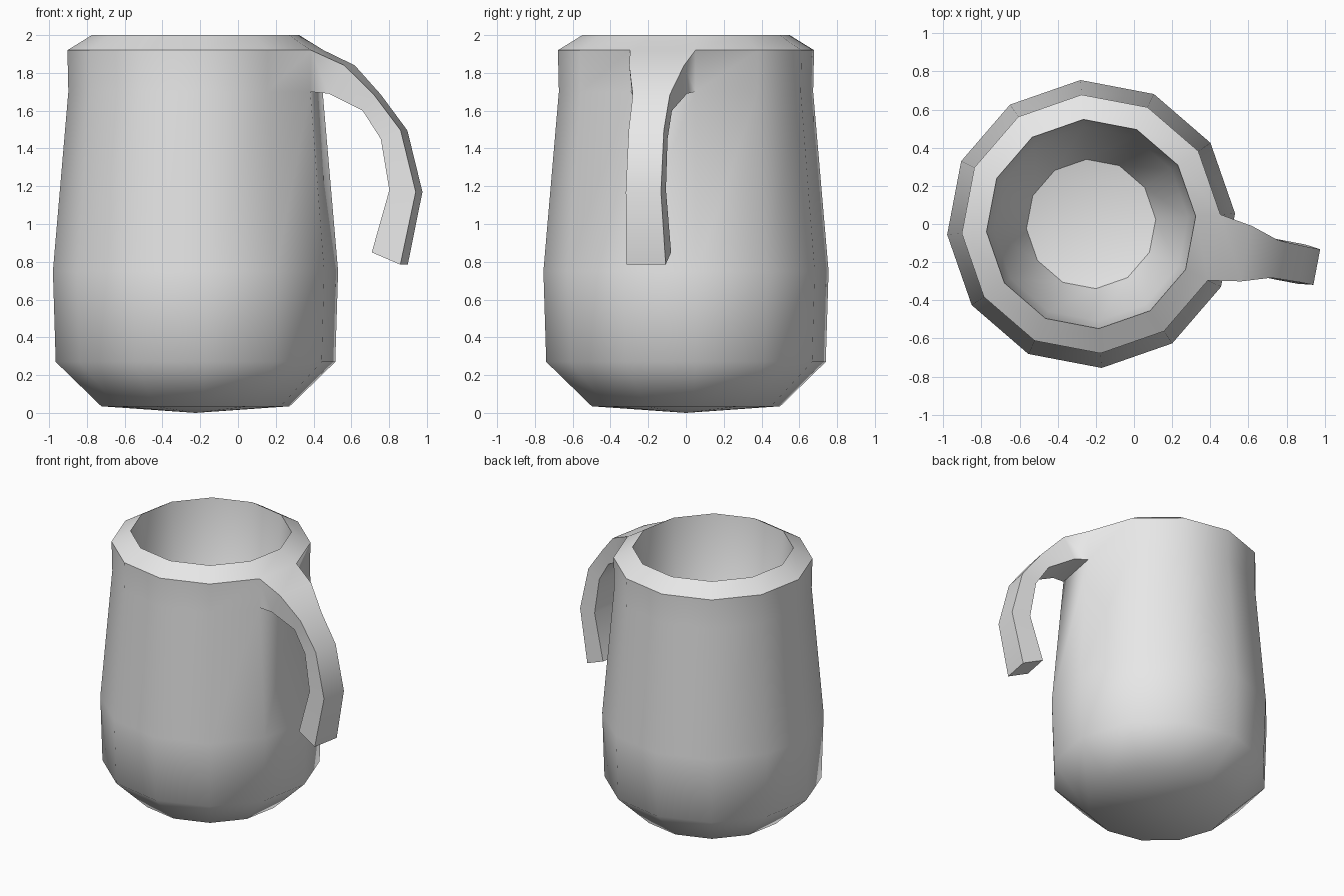
import bpy, bmesh
from math import sin, cos, radians
from mathutils import Vector

cube = bpy.data.objects.get("Cube")
if cube:
    bpy.data.objects.remove(cube, do_unlink=True)

SIDES = 12
TURN = radians(4.2)
CENTRE = Vector((-0.225, 0, 0))

bm = bmesh.new()


def ring(radius, z):
    angles = [TURN + radians(360 / SIDES) * k for k in range(SIDES)]
    return [bm.verts.new(CENTRE + Vector((radius * cos(a), radius * sin(a), z))) for a in angles]


def bridge(a, b, skip=None):
    n = len(a)
    for k in range(n):
        if k != skip:
            bm.faces.new((a[k], a[(k + 1) % n], b[(k + 1) % n], b[k]))


def cap_point(loop, z):
    tip = bm.verts.new(CENTRE + Vector((0, 0, z)))
    for k in range(len(loop)):
        bm.faces.new((loop[k], loop[(k + 1) % len(loop)], tip))


# Body: outer wall, sloping rim and hollow bowl, as (radius, height)
profile = [(0.5, 0.035), (0.742, 0.27), (0.757, 0.75), (0.675, 1.7), (0.68, 1.92),
           (0.55, 2.0), (0.51, 1.55), (0.34, 1.2)]
WALL = 3  # the band below the rim, where the handle grows out
rings = [ring(r, z) for r, z in profile]
for i in range(len(rings) - 1):
    bridge(rings[i], rings[i + 1], SIDES - 1 if i == WALL else None)
cap_point(rings[0], 0.0)
cap_point(rings[-1], 1.12)

# Handle: sections grown from the open panel, as
# (outer reach, outer height, inner reach, inner height, half width)
sections = [(0.83, 1.84, 0.747, 1.69, 0.148),
            (0.98, 1.685, 0.92, 1.6, 0.1),
            (1.124, 1.495, 1.017, 1.45, 0.095),
            (1.205, 1.17, 1.063, 1.18, 0.095),
            (1.124, 0.785, 0.97, 0.85, 0.105)]
aim = TURN - radians(180 / SIDES)
out = Vector((cos(aim), sin(aim), 0))
side = Vector((-sin(aim), cos(aim), 0))
up = Vector((0, 0, 1))
low, high = rings[WALL], rings[WALL + 1]
last = [low[-1], low[0], high[0], high[-1]]
for ro, zo, ri, zi, w in sections:
    corners = [(ri, zi, -w), (ri, zi, w), (ro, zo, w), (ro, zo, -w)]
    section = [bm.verts.new(CENTRE + out * r + up * z + side * s) for r, z, s in corners]
    bridge(last, section)
    last = section
bm.faces.new(last)

bmesh.ops.recalc_face_normals(bm, faces=bm.faces[:])
mesh = bpy.data.meshes.new("mug")
bm.to_mesh(mesh)
bm.free()

# Plain grey material
grey = bpy.data.materials.new("light_grey")
grey.use_nodes = True
colour = (0.8, 0.8, 0.8, 1)
grey.diffuse_color = colour
for node in grey.node_tree.nodes:
    if node.type == "BSDF_PRINCIPLED":
        node.inputs["Base Color"].default_value = colour
mesh.materials.append(grey)

mug = bpy.data.objects.new("mug", mesh)
bpy.context.collection.objects.link(mug)
for other in bpy.context.selected_objects:
    other.select_set(False)
mug.select_set(True)
bpy.context.view_layer.objects.active = mug
bpy.ops.object.shade_smooth_by_angle(angle=radians(50))
